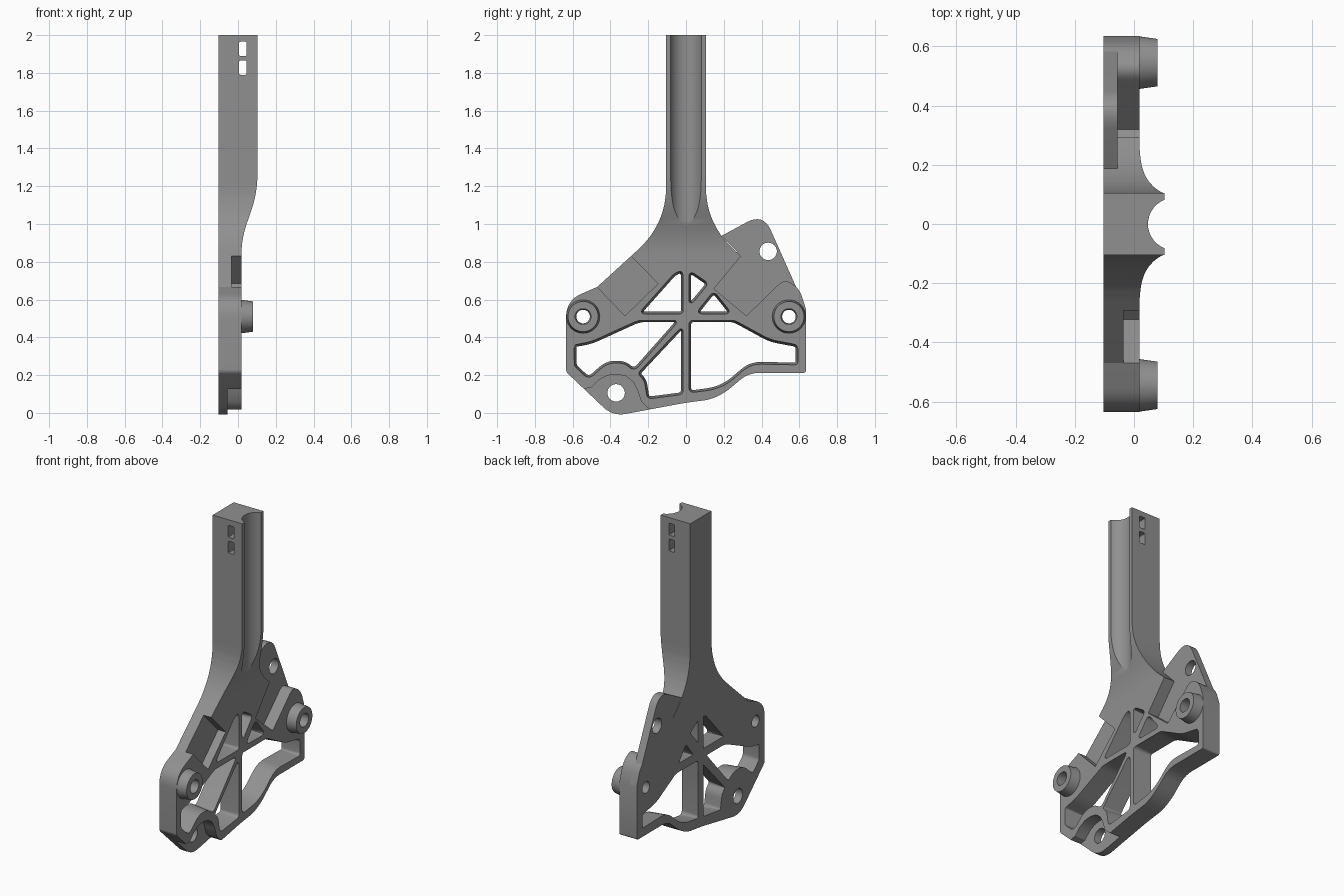
import bpy, bmesh, math
from mathutils import Vector
from mathutils.geometry import tessellate_polygon

if "Cube" in bpy.data.objects:
    bpy.data.objects.remove(bpy.data.objects["Cube"])

grey = bpy.data.materials.new("mid grey")
grey.diffuse_color = (0.28, 0.28, 0.28, 1)
grey.use_nodes = True
grey.node_tree.nodes["Principled BSDF"].inputs["Base Color"].default_value = grey.diffuse_color
BACK, FACE, FRONT = -0.103, 0.018, 0.103


def rounded(corners, steps=8):
    """Round each (a, b[, cut length]) corner with a quadratic curve."""
    out = []
    for i, corner in enumerate(corners):
        p = Vector(corner[:2])
        if len(corner) == 2:
            out.append(p)
            continue
        to_prev = Vector(corners[i - 1][:2]) - p
        to_next = Vector(corners[(i + 1) % len(corners)][:2]) - p
        s = p + to_prev.normalized() * min(corner[2], to_prev.length * 0.49)
        e = p + to_next.normalized() * min(corner[2], to_next.length * 0.49)
        for k in range(steps + 1):
            t = k / steps
            out.append(s * (1 - t) ** 2 + p * 2 * t * (1 - t) + e * t * t)
    return out


def circle(a, b, r, n=40):
    return [Vector((a + r * math.cos(i * math.tau / n), b + r * math.sin(i * math.tau / n)))
            for i in range(n)]


def area(pts):
    return sum(pts[i - 1].x * pts[i].y - pts[i].x * pts[i - 1].y for i in range(len(pts))) / 2


def grow(pts, d):
    """Offset a counter-clockwise profile outwards."""
    out = []
    for i, p in enumerate(pts):
        t = (pts[(i + 1) % len(pts)] - pts[i - 1]).normalized()
        out.append(p + Vector((t.y, -t.x)) * d)
    return out


def finish(name, bm):
    mesh = bpy.data.meshes.new(name)
    bm.to_mesh(mesh)
    bm.free()
    mesh.materials.append(grey)
    obj = bpy.data.objects.new(name, mesh)
    bpy.context.collection.objects.link(obj)
    return obj


def slab(name, outer, holes, lo, hi, axis="x", draft=0.0, taper=0.0, rim=True):
    """Plate with through holes; draft widens holes and taper shrinks the rim towards hi."""
    loops = [p if area(p) > 0 else p[::-1] for p in [outer] + holes]
    bm = bmesh.new()
    low, top = [], []
    for k, pts in enumerate(loops):
        ends = (pts, grow(pts, -taper)) if k == 0 else (grow(pts, -draft), grow(pts, draft))
        for ring, level, t in ((low, ends[0], lo), (top, ends[1], hi)):
            ring.append([bm.verts.new((t, p.x, p.y) if axis == "x" else (p.x, t, p.y))
                         for p in level])
    # Caps
    flat = [p for pts in loops for p in pts]
    low_flat, top_flat = sum(low, []), sum(top, [])
    for tri in tessellate_polygon([[Vector((p.x, p.y, 0)) for p in pts] for pts in loops]):
        tri = list(tri)
        if area([flat[i] for i in tri]) < 0:
            tri.reverse()
        bm.faces.new([top_flat[i] for i in tri])
        bm.faces.new([low_flat[i] for i in reversed(tri)])
    # Walls
    for k, (a, b) in enumerate(zip(low, top)):
        if k == 0 and not rim:
            continue
        for i in range(len(a)):
            quad = [a[i - 1], a[i], b[i], b[i - 1]]
            bm.faces.new(quad if k == 0 else quad[::-1])
    if axis == "y":
        bmesh.ops.reverse_faces(bm, faces=bm.faces[:])
    return finish(name, bm)


def lookup(curve, z):
    """Value of a (value, z) curve that descends in z."""
    for p, q in zip(curve, curve[1:]):
        if q.y <= z <= p.y and p.y > q.y:
            return p.x + (q.x - p.x) * (p.y - z) / (p.y - q.y)
    return curve[-1].x


# Lattice openings in the frame
openings = [
    [(-0.021, 0.75, 0.03), (-0.021, 0.53, 0.015), (-0.24, 0.53, 0.025), (-0.06, 0.732, 0.02)],
    [(0.021, 0.745, 0.025), (0.112, 0.684, 0.02), (0.021, 0.575, 0.03)],
    [(0.062, 0.53, 0.025), (0.147, 0.637, 0.025), (0.232, 0.53, 0.025)],
    [(-0.021, 0.45, 0.025), (-0.021, 0.103, 0.02), (-0.2, 0.08, 0.02), (-0.215, 0.175, 0.03),
     (-0.248, 0.208, 0.015)]]
left_opening = [
    (-0.587, 0.355, 0.01), (-0.5, 0.371, 0.04), (-0.243, 0.488, 0.04), (-0.045, 0.488, 0.03),
    (-0.275, 0.228, 0.03), (-0.325, 0.27, 0.04), (-0.42, 0.27, 0.05), (-0.515, 0.185, 0.03),
    (-0.585, 0.25, 0.015)]
right_opening = [
    (0.021, 0.488, 0.025), (0.249, 0.488, 0.03), (0.444, 0.382, 0.04), (0.587, 0.355, 0.02),
    (0.587, 0.26, 0.015), (0.34, 0.265, 0.06), (0.19, 0.135, 0.08), (0.021, 0.112, 0.025)]
holes = [rounded(o, 5) for o in openings + [left_opening, right_opening]]
boss_holes = [circle(-0.545, 0.51, 0.042), circle(0.545, 0.51, 0.042)]

# Edges shared by the thick frame and the thin ears
lower_edge = [(-0.54, 0.127), (-0.5, 0.135), (-0.46, 0.175), (-0.415, 0.198), (-0.37, 0.205),
              (-0.32, 0.195), (-0.28, 0.165), (-0.257, 0.12), (-0.237, 0.06), (-0.21, 0.033),
              (-0.19, 0.0187)]
upper_edge = [(0.635, 0.55), (0.6, 0.66, 0.05), (0.52, 0.71, 0.06), (0.455, 0.645, 0.03),
              (0.32, 0.514), (0.148, 0.657), (0.291, 0.83)]
recess = [(-0.291, 0.83), (-0.148, 0.684), (-0.323, 0.514), (-0.47, 0.667)]

# Thick lattice frame
frame = rounded(recess + [(-0.635, 0.595, 0.09), (-0.635, 0.217, 0.015)] + lower_edge
                + [(0.0, 0.054, 0.05), (0.17, 0.075, 0.1), (0.33, 0.212, 0.06),
                   (0.635, 0.212, 0.015)] + upper_edge)
slab("lattice_frame", frame, holes + boss_holes, BACK, FACE, draft=0.006)

# Recessed left shoulder
slab("left_shoulder", rounded(recess), [], BACK, -0.035)

# Thin mounting ears
slab("upper_ear", rounded(upper_edge + [(0.188, 0.937), (0.409, 1.057, 0.1)]),
     [circle(0.435, 0.855, 0.046)], BACK, -0.055)
slab("lower_ear", rounded(lower_edge + [(-0.387, -0.018, 0.07)]),
     [circle(-0.37, 0.106, 0.046)], BACK, -0.055)

# Tapered bosses on both sides
for side, hole in zip((-1, 1), boss_holes):
    slab("boss", circle(side * 0.545, 0.51, 0.09, 48), [hole], FACE - 0.01, 0.08, taper=0.01)

# Handle and flared neck, lofted upwards with a round channel in front
front_curve = rounded([(FRONT, 2.1), (FRONT, 1.165, 0.1), (FACE, 0.92, 0.087), (FACE, 0.7)])
width_curve = rounded([(0.105, 2.1), (0.105, 1.0, 0.2), (0.47, 0.667)])
bm = bmesh.new()
levels = [0.83 + 0.47 * i / 40 for i in range(41)] + [2.0]
previous = None
for z in levels:
    f, w = lookup(front_curve, z), lookup(width_curve, z)
    g = max(0.008, math.sqrt(max(0, 0.087 ** 2 - (0.134 - f) ** 2)))
    ring = [(BACK, w), (BACK, -w), (f, -w)]
    for k in range(25):
        y = -g * math.cos(math.pi * k / 24)
        ring.append((min(f, 0.134 - math.sqrt(0.087 ** 2 - y * y)), y))
    ring.append((f, w))
    ring = [bm.verts.new((x, y, z)) for x, y in ring]
    if previous:
        for i in range(len(ring)):
            if z == 2.0 and i in (0, 2):
                continue  # sides filled by the slotted panels
            bm.faces.new((previous[i - 1], previous[i], ring[i], ring[i - 1]))
    previous = ring
bm.faces.new(previous)
finish("handle", bm)

# Handle side walls with two strap slots passing through
slots = [rounded([(0.005, z, 0.008), (0.046, z, 0.008), (0.046, z + 0.075, 0.008),
                  (0.005, z + 0.075, 0.008)], 3) for z in (1.79, 1.89)]
panel = rounded([(BACK, levels[-2]), (FRONT, levels[-2]), (FRONT, 2.0), (BACK, 2.0)])
slab("handle_sides", panel, slots, -0.105, 0.105, axis="y", rim=False)

# Smooth curves, crisp edges
bpy.ops.object.select_all(action="SELECT")
bpy.context.view_layer.objects.active = bpy.context.selected_objects[0]
bpy.ops.object.shade_smooth_by_angle(angle=math.radians(30))
